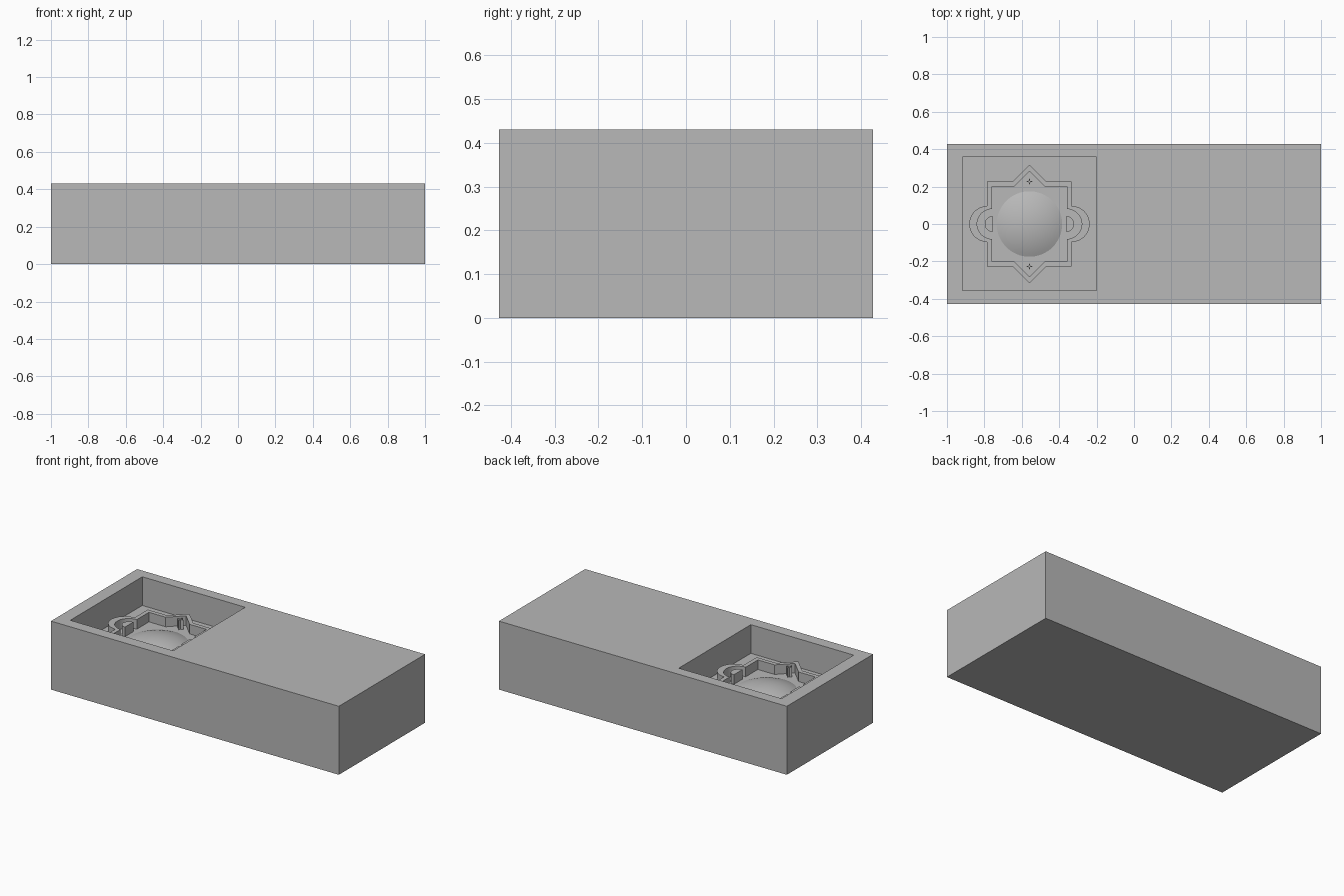
import bpy, bmesh
from math import sin, cos, pi, radians

if "Cube" in bpy.data.objects:
    bpy.data.objects.remove(bpy.data.objects["Cube"], do_unlink=True)

LENGTH, WIDTH, HEIGHT = 2.0, 0.855, 0.43
CX, POCKET = -0.559, 0.715          # pocket centre and side
FLOOR, RELIEF = 0.25, 0.06          # pocket floor level and ornament height

grey = bpy.data.materials.new("stone_grey")
grey.use_nodes = True
colour = (0.48, 0.48, 0.48, 1)
grey.diffuse_color = colour
grey.node_tree.nodes["Principled BSDF"].inputs["Base Color"].default_value = colour


def box(name, size, location):
    bm = bmesh.new()
    bmesh.ops.create_cube(bm, size=1)
    bmesh.ops.scale(bm, vec=size, verts=bm.verts)
    bmesh.ops.translate(bm, vec=location, verts=bm.verts)
    mesh = bpy.data.meshes.new(name)
    bm.to_mesh(mesh)
    bm.free()
    mesh.materials.append(grey)
    ob = bpy.data.objects.new(name, mesh)
    bpy.context.collection.objects.link(ob)
    return ob


def activate(ob):
    bpy.ops.object.select_all(action='DESELECT')
    ob.select_set(True)
    bpy.context.view_layer.objects.active = ob


def relief(name, outlines, height=RELIEF):
    """Raise flat outlines from the pocket floor; an inner outline is a hole."""
    curve = bpy.data.curves.new(name, 'CURVE')
    curve.dimensions = '2D'
    curve.fill_mode = 'BOTH'
    curve.extrude = height / 2
    for points in outlines:
        spline = curve.splines.new('POLY')
        spline.points.add(len(points) - 1)
        for p, (x, y) in zip(spline.points, points):
            p.co = (x, y, 0, 1)
        spline.use_cyclic_u = True
    ob = bpy.data.objects.new(name, curve)
    bpy.context.collection.objects.link(ob)
    ob.location = (CX, 0, FLOOR + height / 2)
    activate(ob)
    bpy.ops.object.convert(target='MESH')
    ob = bpy.context.view_layer.objects.active
    bm = bmesh.new()
    bm.from_mesh(ob.data)
    bmesh.ops.remove_doubles(bm, verts=bm.verts, dist=0.0002)
    bmesh.ops.recalc_face_normals(bm, faces=bm.faces)
    bm.to_mesh(ob.data)
    bm.free()
    ob.data.materials.clear()
    ob.data.materials.append(grey)
    activate(ob)
    bpy.ops.object.shade_smooth_by_angle(angle=radians(25))
    return ob


def arc(cx, r, start, end, n=20):
    return [(cx + r * cos(start + (end - start) * i / n),
             r * sin(start + (end - start) * i / n)) for i in range(n + 1)]


def ornament(half, point, bulge):
    """Square outline with pointed front and back and round sides."""
    side = arc(half, bulge, -pi / 2, pi / 2)
    back = [(half, half), (point, half), (0, half + point), (-point, half), (-half, half)]
    run = side + back
    return run + [(-x, -y) for x, y in run]


# Block with a square pocket
block = box("block", (LENGTH, WIDTH, HEIGHT), (0, 0, HEIGHT / 2))
cutter = box("pocket_cutter", (POCKET, POCKET, 1), (CX, 0.002, FLOOR + 0.5))
cutter.hide_render = True
mod = block.modifiers.new("pocket", 'BOOLEAN')
mod.operation = 'DIFFERENCE'
mod.solver = 'EXACT'
mod.object = cutter
activate(block)
bpy.ops.object.modifier_apply(modifier=mod.name)
bpy.data.objects.remove(cutter, do_unlink=True)

# Raised border on the pocket floor
relief("ornament_border", [ornament(0.226, 0.09, 0.096), ornament(0.2, 0.083, 0.08)])

# Half discs inside the round sides
for name, s in (("left_half_disc", 1), ("right_half_disc", -1)):
    relief(name, [[(s * x, y) for x, y in arc(0.197, 0.042, -pi / 2, pi / 2, 16)]])

# Small four-pointed sparkles inside the pointed ends
for name, y0 in (("back_sparkle", 0.227), ("front_sparkle", -0.227)):
    relief(name, [[((0.02 if i % 2 == 0 else 0.006) * cos(i * pi / 4),
                    y0 + (0.02 if i % 2 == 0 else 0.006) * sin(i * pi / 4))
                   for i in range(8)]])

# Shallow dome in the middle
radius, rise = 0.175, 0.04
ball = (radius ** 2 + rise ** 2) / (2 * rise)
bm = bmesh.new()
bmesh.ops.create_circle(bm, cap_ends=False, radius=radius, segments=64)
edges = bm.edges[:]
for i in range(1, 10):
    grown = bmesh.ops.extrude_edge_only(bm, edges=edges)["geom"]
    r = radius * (1 - i / 10)
    edges = [g for g in grown if isinstance(g, bmesh.types.BMEdge)]
    for v in (g for g in grown if isinstance(g, bmesh.types.BMVert)):
        flat = v.co.xy.normalized() * r
        v.co = (flat.x, flat.y, (ball ** 2 - r ** 2) ** 0.5 - ball + rise)
tip = bm.verts.new((0, 0, rise))
for e in edges:
    bm.faces.new((*e.verts, tip))
bmesh.ops.recalc_face_normals(bm, faces=bm.faces)
if sum(f.normal.z for f in bm.faces) < 0:
    bmesh.ops.reverse_faces(bm, faces=bm.faces)
mesh = bpy.data.meshes.new("dome")
bm.to_mesh(mesh)
bm.free()
mesh.materials.append(grey)
dome = bpy.data.objects.new("dome", mesh)
bpy.context.collection.objects.link(dome)
dome.location = (CX, 0, FLOOR)
activate(dome)
bpy.ops.object.shade_smooth_by_angle(angle=radians(40))
